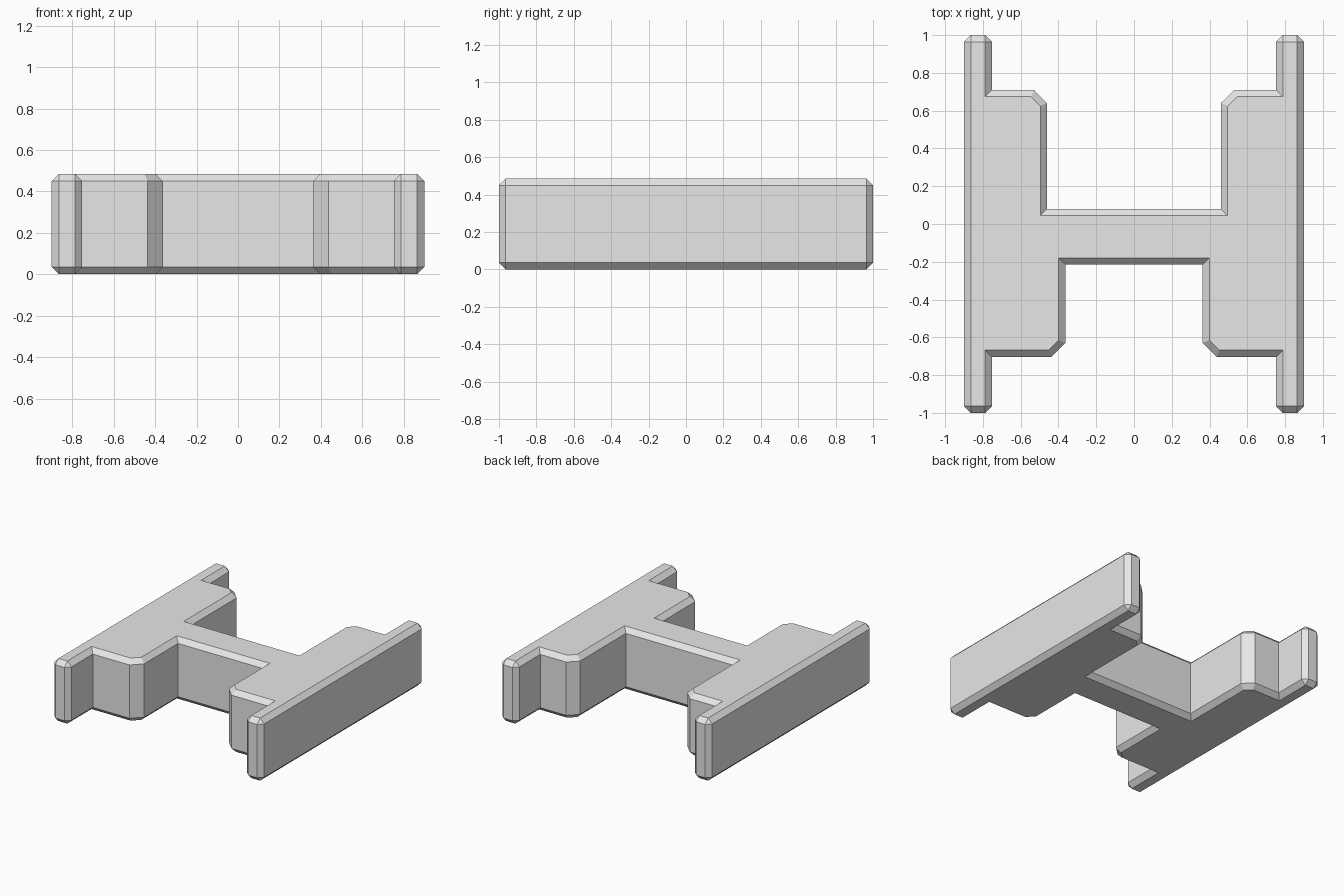
import bpy
import bmesh

cube = bpy.data.objects.get("Cube")
if cube:
    bpy.data.objects.remove(cube, do_unlink=True)

HEIGHT = 0.485
CHAMFER = 0.036
RAIL_END = 1.0

# Single plain grey
grey = bpy.data.materials.new("plain_grey")
grey.use_nodes = True
grey.diffuse_color = (0.8, 0.8, 0.8, 1)
grey.node_tree.nodes["Principled BSDF"].inputs["Base Color"].default_value = (0.8, 0.8, 0.8, 1)

# Left half of the H-shaped outline, from the front of the bridge to its back
half = [
    (0.363, -0.215), (0.363, -0.63), (0.437, -0.704), (0.752, -0.704),
    (0.752, -RAIL_END), (0.9, -RAIL_END), (0.9, RAIL_END), (0.752, RAIL_END),
    (0.752, 0.71), (0.53, 0.71), (0.46, 0.64), (0.46, 0.08),
]
outline = half + [(-x, y) for x, y in reversed(half)]

# Extrude the outline to a solid block
bm = bmesh.new()
base = bm.faces.new([bm.verts.new((x, y, 0)) for x, y in outline])
top = bmesh.ops.extrude_face_region(bm, geom=[base], use_keep_orig=True)
bmesh.ops.translate(bm, vec=(0, 0, HEIGHT),
                    verts=[g for g in top["geom"] if isinstance(g, bmesh.types.BMVert)])
bmesh.ops.recalc_face_normals(bm, faces=bm.faces)


# Chamfer the top and bottom rims and the upright edges at the rail tips
def is_chamfered(edge):
    a, b = (v.co for v in edge.verts)
    upright = abs(a.z - b.z) > 0.1
    return not upright or abs(a.y) > RAIL_END - 0.01


bmesh.ops.bevel(bm, geom=[e for e in bm.edges if is_chamfered(e)], offset=CHAMFER,
                offset_type='OFFSET', segments=1, affect='EDGES', profile=0.5,
                clamp_overlap=False)
# The bevel offset runs along each face, so the rims become 45 degree flats
bmesh.ops.recalc_face_normals(bm, faces=bm.faces)

mesh = bpy.data.meshes.new("h_shaped_block")
bm.to_mesh(mesh)
bm.free()
mesh.materials.append(grey)
block = bpy.data.objects.new("h_shaped_block", mesh)
bpy.context.collection.objects.link(block)
